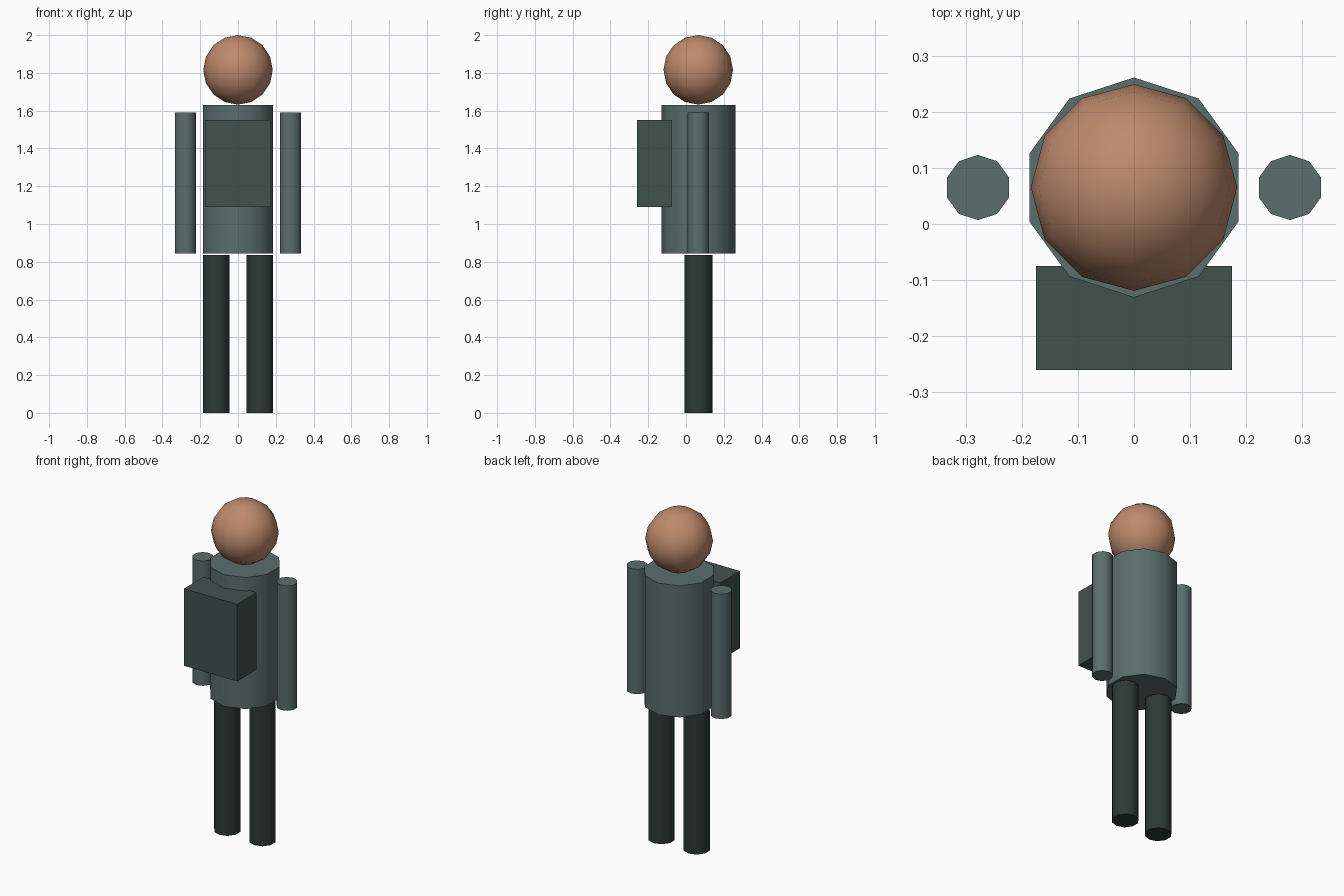
import bpy
from math import radians

if "Cube" in bpy.data.objects:
    bpy.data.objects.remove(bpy.data.objects["Cube"])

AXIS_Y = 0.065  # the body stands slightly behind the origin, the pack in front


def material(name, color):
    mat = bpy.data.materials.new(name)
    mat.diffuse_color = (*color, 1)
    mat.use_nodes = True
    mat.node_tree.nodes["Principled BSDF"].inputs["Base Color"].default_value = mat.diffuse_color
    return mat


def finish(name, mat, smooth=True):
    obj = bpy.context.object
    obj.name = name
    obj.data.materials.append(mat)
    if smooth:
        bpy.ops.object.shade_smooth_by_angle(angle=radians(50))
    return obj


def column(name, x, radius, z0, z1, mat):
    """Upright ten-sided cylinder between two heights."""
    bpy.ops.mesh.primitive_cylinder_add(
        vertices=10, radius=radius, depth=z1 - z0,
        location=(x, AXIS_Y, (z0 + z1) / 2))
    return finish(name, mat)


cloth = material("cloth", (0.102, 0.156, 0.150))
trousers = material("trousers", (0.026, 0.042, 0.037))
canvas = material("canvas", (0.053, 0.084, 0.076))
skin = material("skin", (0.515, 0.254, 0.150))

# Torso
column("torso", 0, 0.196, 0.845, 1.63, cloth)

# Arms and legs
for side, s in (("left", -1), ("right", 1)):
    column(f"{side}_arm", s * 0.278, 0.058, 0.845, 1.59, cloth)
    column(f"{side}_leg", s * 0.116, 0.074, 0, 0.835, trousers)

# Head
bpy.ops.mesh.primitive_uv_sphere_add(
    segments=12, ring_count=8, radius=0.184, location=(0, AXIS_Y, 1.816))
finish("head", skin)

# Pack, sunk into the torso
bpy.ops.mesh.primitive_cube_add(size=1, location=(0, -0.1675, 1.32))
bpy.context.object.scale = (0.35, 0.185, 0.46)
bpy.ops.object.transform_apply(location=False, rotation=False, scale=True)
finish("pack", canvas, smooth=False)
